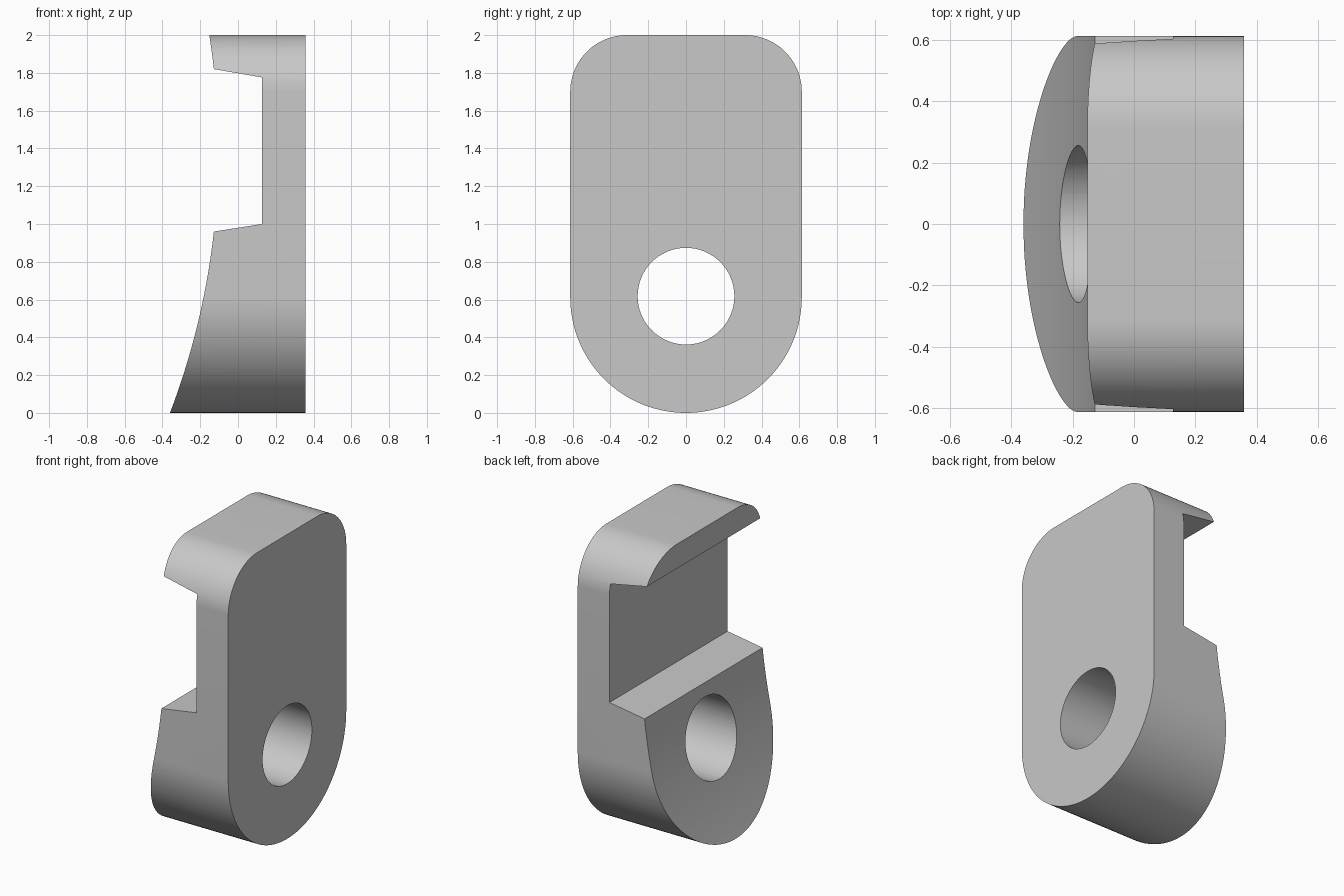
import bpy
import bmesh
from math import pi, cos, sin, sqrt, radians

cube = bpy.data.objects.get("Cube")
if cube:
    bpy.data.objects.remove(cube, do_unlink=True)

HALF_WIDTH = 0.613
HALF_DEPTH = 0.358
HEIGHT = 2.0
CORNER = 0.30


def arc(cy, cz, radius, start, end, steps):
    """Points on a circular arc, both ends included."""
    angles = [start + (end - start) * i / steps for i in range(steps + 1)]
    return [(cy + radius * cos(a), cz + radius * sin(a)) for a in angles]


def prism(name, points, vector):
    """Extrude a closed 3D outline along a vector."""
    bm = bmesh.new()
    face = bm.faces.new([bm.verts.new(p) for p in points])
    moved = bmesh.ops.extrude_face_region(bm, geom=[face])["geom"]
    bmesh.ops.translate(bm, vec=vector,
                        verts=[v for v in moved if isinstance(v, bmesh.types.BMVert)])
    bmesh.ops.recalc_face_normals(bm, faces=bm.faces)
    mesh = bpy.data.meshes.new(name)
    bm.to_mesh(mesh)
    bm.free()
    obj = bpy.data.objects.new(name, mesh)
    bpy.context.collection.objects.link(obj)
    return obj


def cut(target, cutter, operation):
    """Apply a boolean and discard the cutter."""
    cutter.hide_render = True
    mod = target.modifiers.new("cut", 'BOOLEAN')
    mod.operation = operation
    mod.solver = 'EXACT'
    mod.object = cutter
    bpy.context.view_layer.objects.active = target
    bpy.ops.object.modifier_apply(modifier=mod.name)
    bpy.data.objects.remove(cutter, do_unlink=True)


def face_x(z):
    """Position of the hollow-curved face at a height."""
    radius = 3.9
    return -0.104 - radius + sqrt(radius ** 2 - (z - 1.39) ** 2)


# Side profile: curved face with a flared notch, run across the width
lower = [(face_x(z), z) for z in [0.96 * i / 20 for i in range(21)]]
lip = [(face_x(z), z) for z in [1.82 + 0.18 * i / 4 for i in range(5)]]
profile = ([(HALF_DEPTH, 0)] + lower + [(0.127, 1.0), (0.127, 1.776)]
           + lip + [(HALF_DEPTH, HEIGHT)])
body = prism("latch_body", [(x, -0.8, z) for x, z in profile], (0, 1.6, 0))

# Outline: rounded foot and rounded upper corners
inner = HALF_WIDTH - CORNER
top = HEIGHT - CORNER
outline = (arc(0, HALF_WIDTH, HALF_WIDTH, pi, 2 * pi, 64)
           + arc(inner, top, CORNER, 0, pi / 2, 24)
           + arc(-inner, top, CORNER, pi / 2, pi, 24))
cut(body, prism("outline_cutter", [(-0.6, y, z) for y, z in outline], (1.2, 0, 0)),
    'INTERSECT')

# Through hole
hole = arc(0, 0.618, 0.256, 0, 2 * pi, 64)[:-1]
cut(body, prism("hole_cutter", [(-0.6, y, z) for y, z in hole], (1.2, 0, 0)),
    'DIFFERENCE')

# Plain grey finish
grey = bpy.data.materials.new("plain_grey")
grey.use_nodes = True
colour = (0.58, 0.58, 0.58, 1)
grey.diffuse_color = colour
grey.node_tree.nodes["Principled BSDF"].inputs["Base Color"].default_value = colour
body.data.materials.clear()
body.data.materials.append(grey)

bpy.ops.object.select_all(action='DESELECT')
body.select_set(True)
bpy.context.view_layer.objects.active = body
bpy.ops.object.shade_smooth_by_angle(angle=radians(20))
